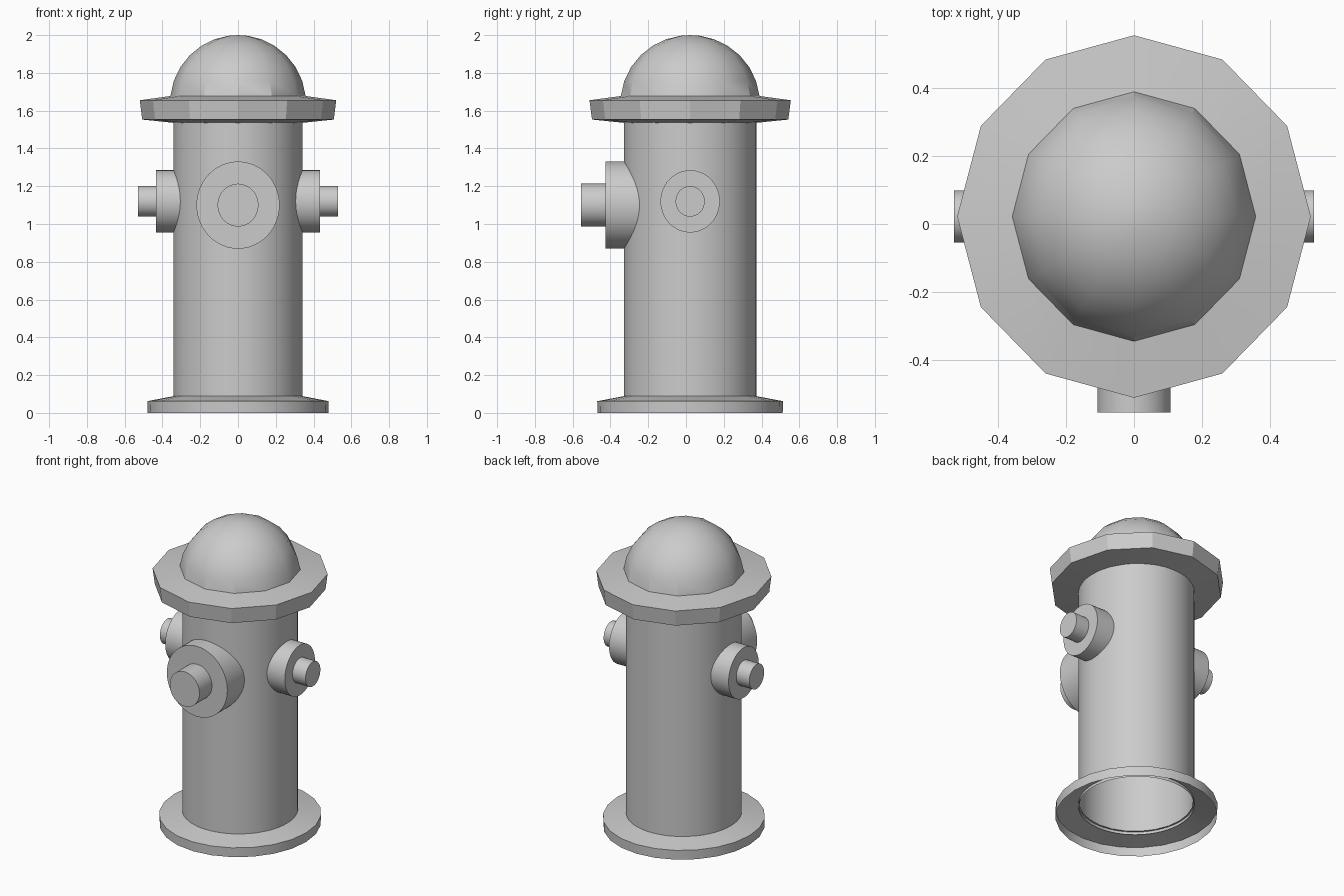
import bpy, bmesh, math
from mathutils import Matrix

if "Cube" in bpy.data.objects:
    bpy.data.objects.remove(bpy.data.objects["Cube"])

CY = 0.022    # the barrel axis sits slightly behind the origin
SY = 1.025    # slight stretch in depth


def finish(bm, name, angle):
    bmesh.ops.remove_doubles(bm, verts=bm.verts, dist=1e-5)
    bmesh.ops.recalc_face_normals(bm, faces=bm.faces)
    mesh = bpy.data.meshes.new(name)
    bm.to_mesh(mesh)
    bm.free()
    ob = bpy.data.objects.new(name, mesh)
    bpy.context.collection.objects.link(ob)
    bpy.ops.object.select_all(action='DESELECT')
    ob.select_set(True)
    bpy.context.view_layer.objects.active = ob
    bpy.ops.object.shade_smooth_by_angle(angle=math.radians(angle))
    return ob


def lathe(name, profile, sides, angle=30):
    """Revolve a (radius, height) profile around the barrel axis."""
    bm = bmesh.new()
    verts = [bm.verts.new((r, 0, z)) for r, z in profile]
    edges = [bm.edges.new(pair) for pair in zip(verts, verts[1:])]
    bmesh.ops.spin(bm, geom=verts + edges, cent=(0, 0, 0), axis=(0, 0, 1),
                   angle=math.tau, steps=sides)
    bmesh.ops.transform(bm, verts=bm.verts,
                        matrix=Matrix.Translation((0, CY, 0)) @ Matrix.Diagonal((1, SY, 1, 1)))
    return finish(bm, name, angle)


def plug(name, start, direction, length, radius, height):
    """Capped cylinder from start, lying along a horizontal direction."""
    bm = bmesh.new()
    spin = Matrix.Rotation(math.radians(direction), 4, 'Z') @ Matrix.Rotation(math.pi / 2, 4, 'Y')
    bmesh.ops.create_cone(bm, cap_ends=True, segments=48, radius1=radius, radius2=radius,
                          depth=length, matrix=spin @ Matrix.Translation((0, 0, start + length / 2)))
    # nozzles are slightly taller than wide
    offset = Matrix.Translation((0, 0 if direction == -90 else CY, height))
    bmesh.ops.transform(bm, verts=bm.verts, matrix=offset @ Matrix.Diagonal((1, 1, 1.05, 1)))
    return finish(bm, name, 30)


# Barrel: open tube
lathe("barrel", [(0.342, 0.07), (0.342, 1.56)], 64)

# Base flange: hollow underneath
lathe("base_flange", [(0.478, 0), (0.48, 0.062), (0.335, 0.09)], 24, 80)

# Twelve-sided bonnet: dome, brim and underside in one profile
dome = [(0.36 * math.cos(a), 1.64 + 0.36 * math.sin(a))
        for a in (math.radians(d) for d in (90, 82, 70, 58, 45, 32, 19, 6))]
lathe("bonnet", dome + [(0.52, 1.655), (0.507, 1.553), (0.335, 1.535)], 12, 29)

# Front pumper outlet with its nut
plug("front_outlet", 0.2, -90, 0.225, 0.22, 1.10)
plug("front_nut", 0.3, -90, 0.255, 0.108, 1.10)

# Side outlets with their nuts
for side, direction in (("right", 0), ("left", 180)):
    plug(side + "_outlet", 0.2, direction, 0.235, 0.157, 1.12)
    plug(side + "_nut", 0.3, direction, 0.23, 0.077, 1.12)
